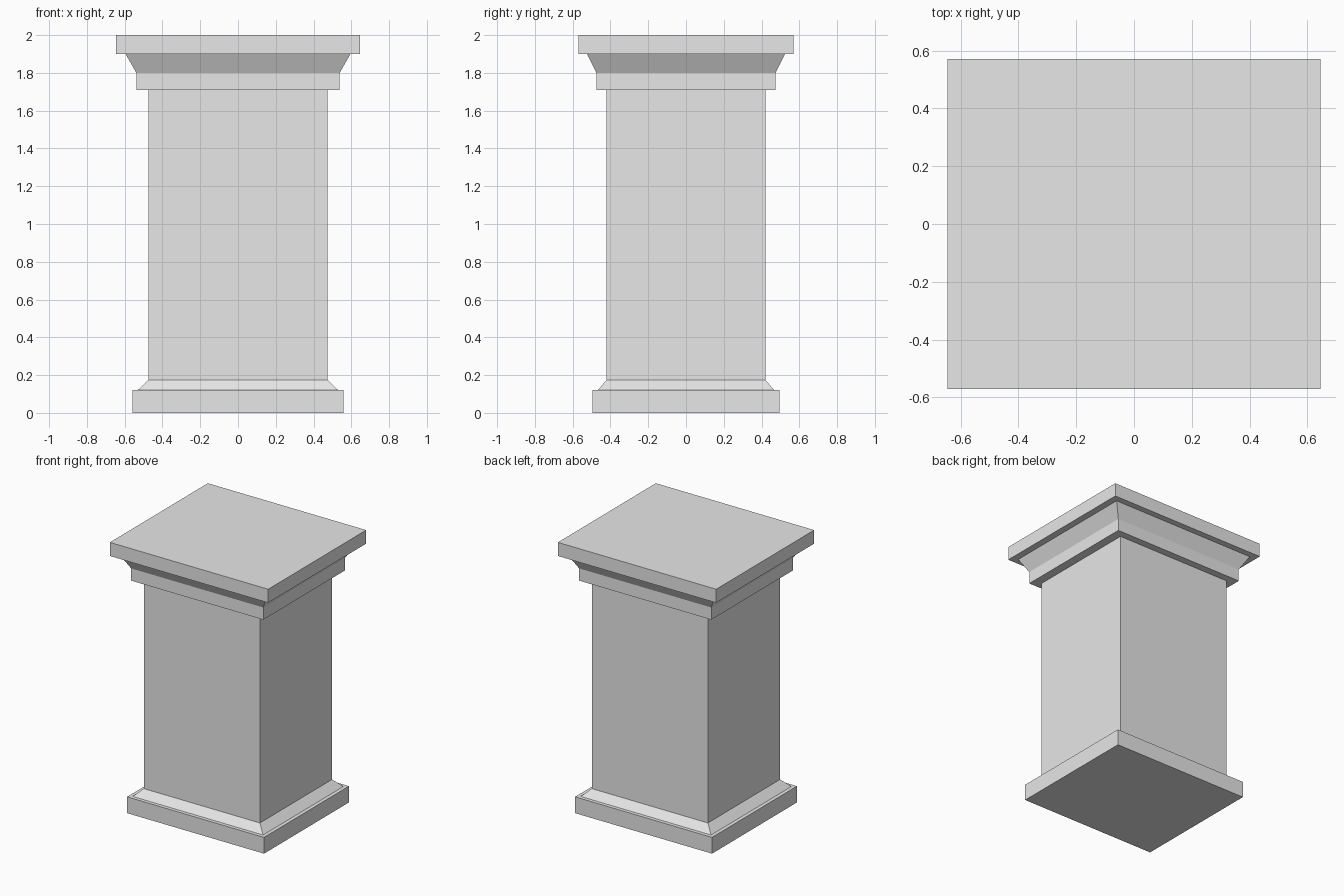
import bpy
import bmesh

cube = bpy.data.objects.get("Cube")
if cube:
    bpy.data.objects.remove(cube, do_unlink=True)

stone = bpy.data.materials.new("grey stone")
stone.use_nodes = True
stone.diffuse_color = (0.8, 0.8, 0.8, 1)
stone.node_tree.nodes["Principled BSDF"].inputs["Base Color"].default_value = (0.8, 0.8, 0.8, 1)


def block(name, z0, z1, lower, upper=None):
    """Rectangular block or frustum; lower and upper are (half width, half depth)."""
    bm = bmesh.new()
    bmesh.ops.create_cube(bm, size=2)
    for v in bm.verts:
        top = v.co.z > 0
        half = (upper or lower) if top else lower
        v.co = (v.co.x * half[0], v.co.y * half[1], z1 if top else z0)
    mesh = bpy.data.meshes.new(name)
    bm.to_mesh(mesh)
    bm.free()
    mesh.materials.append(stone)
    obj = bpy.data.objects.new(name, mesh)
    bpy.context.collection.objects.link(obj)
    return obj


shaft_size = (0.473, 0.42)
neck_size = (0.538, 0.474)

# Base
block("plinth", 0, 0.12, (0.558, 0.494))
block("base_moulding", 0.12, 0.175, (0.531, 0.467), shaft_size)

# Shaft
block("shaft", 0.175, 1.71, shaft_size)

# Capital
block("neck_band", 1.71, 1.80, neck_size)
block("flared_moulding", 1.80, 1.90, neck_size, (0.595, 0.524))
block("top_slab", 1.90, 2.0, (0.645, 0.57))
